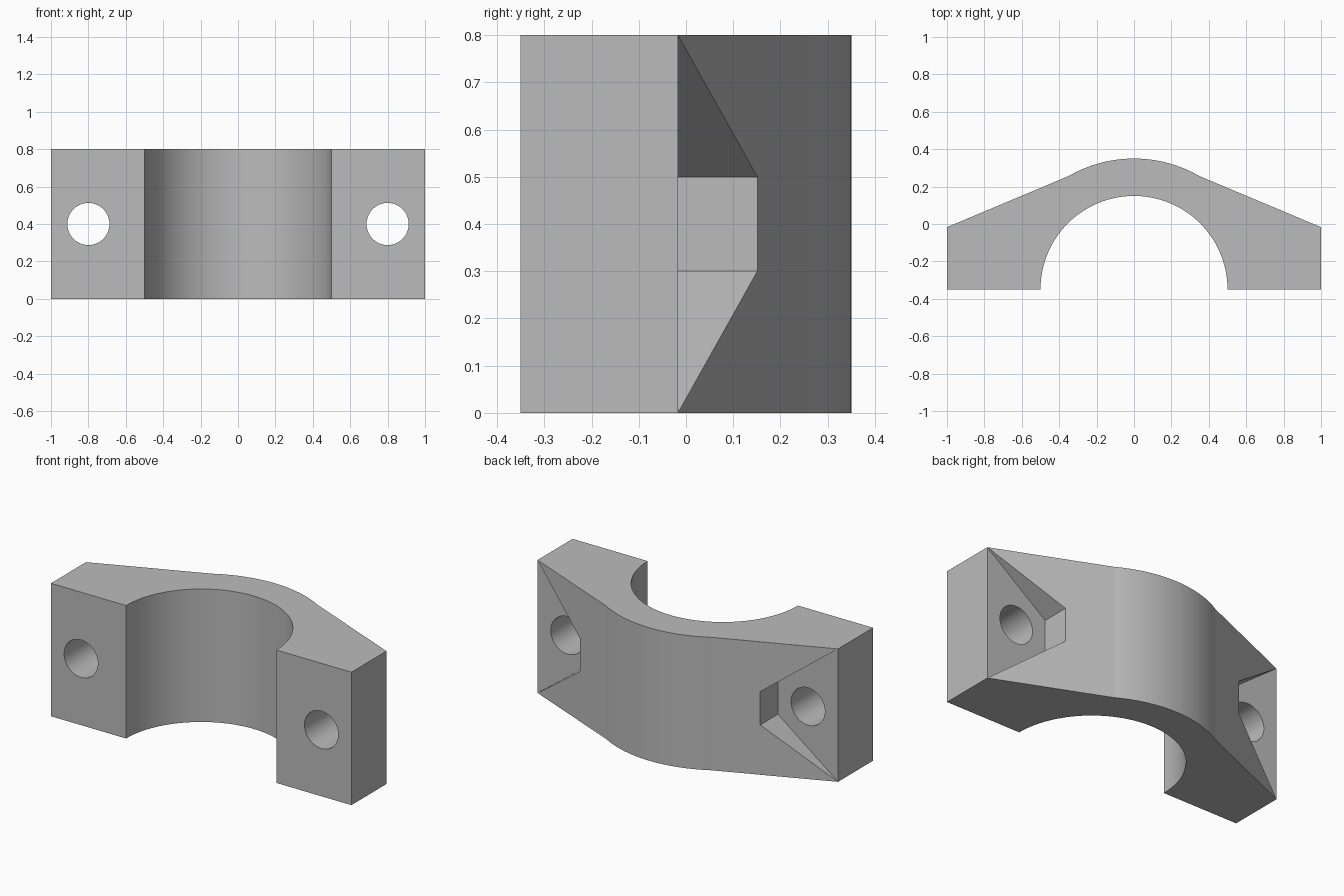
import bpy
import bmesh
from math import cos, sin, pi, radians
from mathutils import Vector

cube = bpy.data.objects.get("Cube")
if cube:
    bpy.data.objects.remove(cube, do_unlink=True)

BACK, FRONT, HEIGHT = 0.35, -0.35, 0.8
SHOULDER = -0.017       # height of the bolt seat above the front plane, in y

grey = bpy.data.materials.new("plain grey")
grey.use_nodes = True
colour = (0.5, 0.5, 0.5, 1)
grey.diffuse_color = colour
grey.node_tree.nodes["Principled BSDF"].inputs["Base Color"].default_value = colour


def arc(radius, start, end, steps, cx=0, cy=FRONT):
    """Points on an arc, angles in radians."""
    angles = [start + (end - start) * i / steps for i in range(steps + 1)]
    return [(cx + radius * cos(a), cy + radius * sin(a)) for a in angles]


def prism(name, outline, place, direction):
    """Extrude a flat outline along a direction."""
    bm = bmesh.new()
    face = bm.faces.new([bm.verts.new(place(u, v)) for u, v in outline])
    result = bmesh.ops.extrude_face_region(bm, geom=[face])
    moved = [g for g in result["geom"] if isinstance(g, bmesh.types.BMVert)]
    bmesh.ops.translate(bm, verts=moved, vec=Vector(direction))
    bmesh.ops.recalc_face_normals(bm, faces=bm.faces)
    mesh = bpy.data.meshes.new(name)
    bm.to_mesh(mesh)
    bm.free()
    mesh.materials.append(grey)
    obj = bpy.data.objects.new(name, mesh)
    bpy.context.collection.objects.link(obj)
    return obj


# Clamp body: arched saddle with sloping shoulders
outline = [(1, FRONT), (1, SHOULDER)]
outline += arc(0.7, pi / 3, 2 * pi / 3, 32)
outline += [(-1, SHOULDER), (-1, FRONT)]
outline += arc(0.5, pi, 0, 72)
body = prism("clamp_body", outline, lambda x, y: (x, y, 0), (0, 0, HEIGHT))

# Tapered bolt seats and through holes, on both sides
cutters = []
for side, label in ((1, "left"), (-1, "right")):
    seat = [(0.6, 0.3), (1.2, -0.15), (1.2, 0.95), (0.6, 0.5)]
    cutters.append(prism(label + "_seat_cutter", seat,
                         lambda x, z: (side * x, SHOULDER - 0.0002, z), (0, 0.6, 0)))
    hole = arc(0.1125, 0, 2 * pi, 80, 0.8, 0.4)[:-1]
    cutters.append(prism(label + "_hole_cutter", hole,
                         lambda x, z: (side * x, -0.6, z), (0, 1.2, 0)))

bpy.context.view_layer.objects.active = body
for cutter in cutters:
    cut = body.modifiers.new(cutter.name, "BOOLEAN")
    cut.operation, cut.solver, cut.object = "DIFFERENCE", "EXACT", cutter
    bpy.ops.object.modifier_apply(modifier=cut.name)
    bpy.data.objects.remove(cutter, do_unlink=True)

# Smooth curved walls, crisp edges
bpy.ops.object.select_all(action="DESELECT")
body.select_set(True)
bpy.ops.object.shade_smooth_by_angle(angle=radians(5.5))
